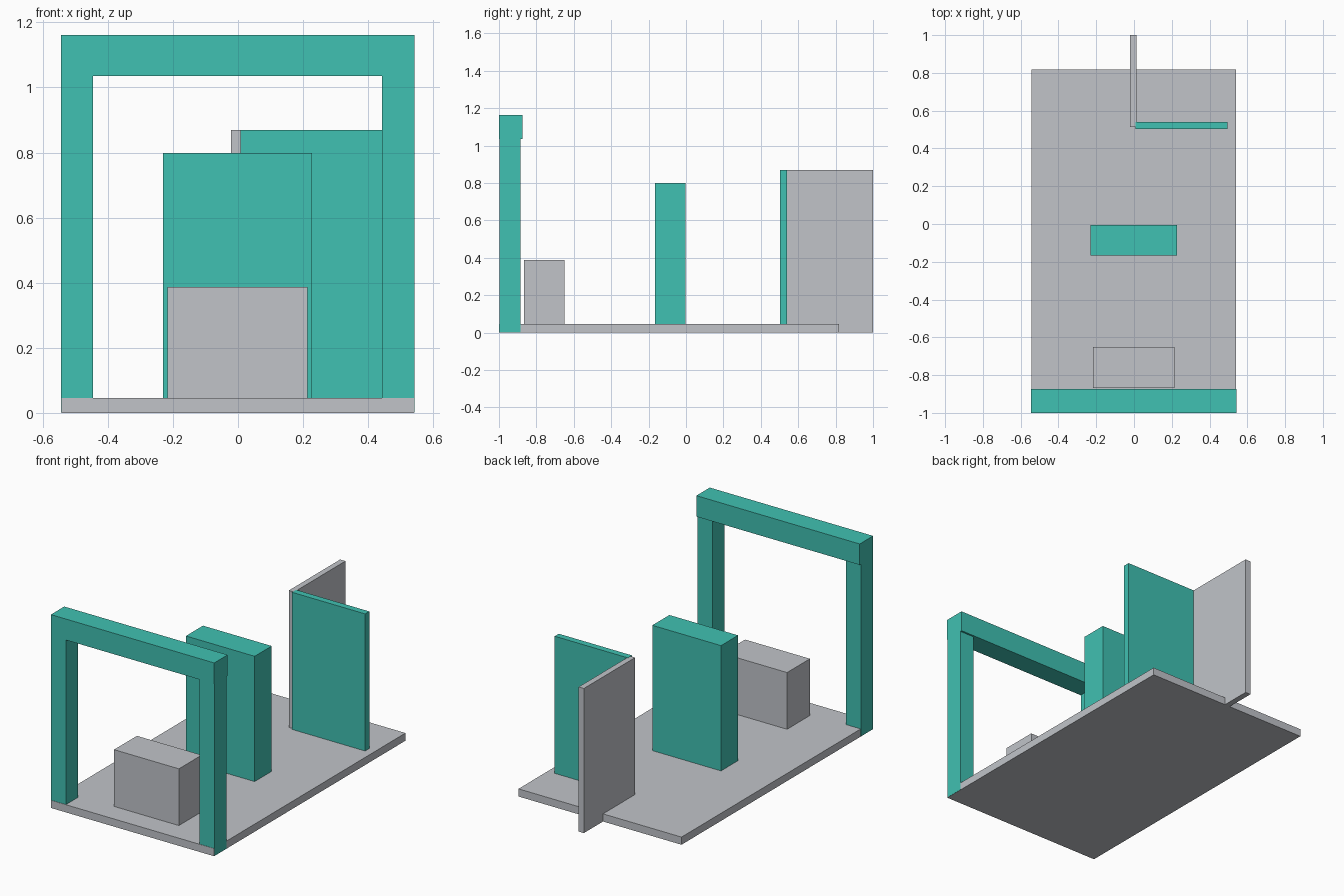
import bpy
import bmesh
from mathutils import Vector

if "Cube" in bpy.data.objects:
    bpy.data.objects.remove(bpy.data.objects["Cube"])


def material(name, color):
    m = bpy.data.materials.new(name)
    m.diffuse_color = (*color, 1)
    m.use_nodes = True
    m.node_tree.nodes["Principled BSDF"].inputs["Base Color"].default_value = m.diffuse_color
    return m


teal = material("teal", (0.051, 0.533, 0.445))
grey = material("light grey", (0.533, 0.552, 0.584))


def box(name, x, y, z, mat):
    """Box given by its (min, max) range on each axis."""
    lo, hi = (Vector(v) for v in zip(x, y, z))
    bm = bmesh.new()
    bmesh.ops.create_cube(bm, size=1)
    bmesh.ops.scale(bm, vec=hi - lo, verts=bm.verts)
    bmesh.ops.translate(bm, vec=(lo + hi) / 2, verts=bm.verts)
    mesh = bpy.data.meshes.new(name)
    bm.to_mesh(mesh)
    bm.free()
    mesh.materials.append(mat)
    obj = bpy.data.objects.new(name, mesh)
    bpy.context.collection.objects.link(obj)
    return obj


SINK = 0.001  # parts are set into the floor slab

# Floor slab
box("floor", (-0.543, 0.541), (-1.0, 0.818), (0, 0.046), grey)

# Entrance gate: two posts and a lintel
box("left_post", (-0.544, -0.445), (-0.998, -0.884), (SINK, 1.036), teal)
box("right_post", (0.443, 0.542), (-0.998, -0.884), (SINK, 1.036), teal)
box("lintel", (-0.544, 0.542), (-1.0, -0.873), (1.036, 1.162), teal)

# Low counter behind the gate and tall block in the middle
box("counter", (-0.217, 0.214), (-0.867, -0.650), (SINK, 0.387), grey)
box("centre_block", (-0.230, 0.227), (-0.166, -0.004), (SINK, 0.799), teal)

# L-shaped pair of upright panels at the back
box("cross_panel", (0.008, 0.494), (0.502, 0.541), (SINK, 0.870), teal)
box("rear_panel", (-0.021, 0.014), (0.513, 1.0), (0, 0.869), grey)
